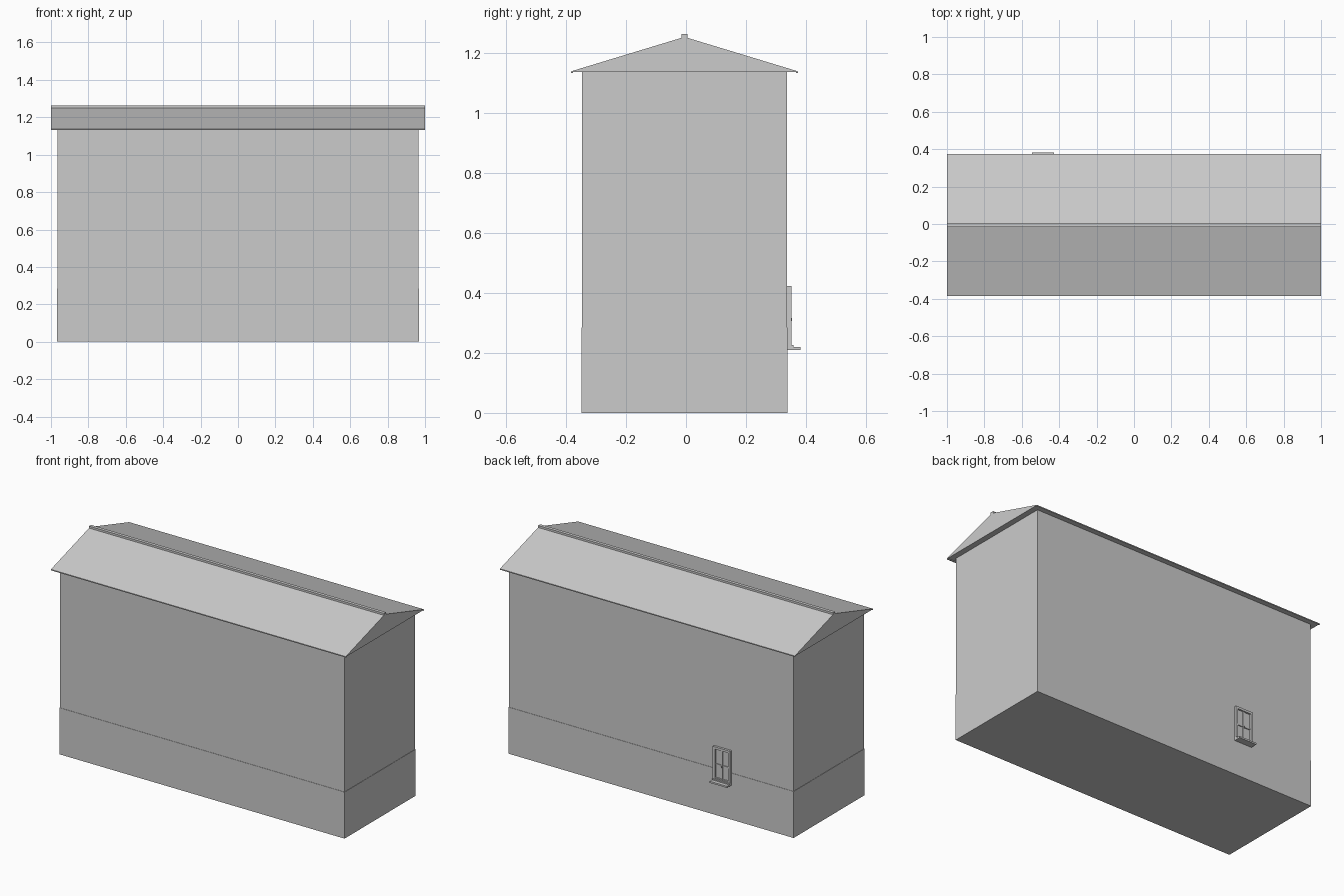
import bpy
import bmesh

cube = bpy.data.objects.get("Cube")
if cube:
    bpy.data.objects.remove(cube, do_unlink=True)

# Single plain colour
grey = bpy.data.materials.new("light_grey")
grey.use_nodes = True
colour = (0.6, 0.6, 0.6, 1)
grey.diffuse_color = colour
grey.node_tree.nodes["Principled BSDF"].inputs["Base Color"].default_value = colour

MID_Y = -0.005  # centre line of the building


def finish(name, bm):
    bmesh.ops.recalc_face_normals(bm, faces=bm.faces)
    mesh = bpy.data.meshes.new(name)
    bm.to_mesh(mesh)
    bm.free()
    mesh.materials.append(grey)
    obj = bpy.data.objects.new(name, mesh)
    bpy.context.collection.objects.link(obj)
    return obj


def box(name, x, y, z):
    """Box from (low, high) ranges on each axis."""
    bm = bmesh.new()
    bmesh.ops.create_cube(bm, size=1)
    for v in bm.verts:
        for i, (low, high) in enumerate((x, y, z)):
            v.co[i] = high if v.co[i] > 0 else low
    return finish(name, bm)


def extrude_profile(name, points, half_length):
    """Sweep a y-z outline along x."""
    bm = bmesh.new()
    face = bm.faces.new([bm.verts.new((-half_length, y, z)) for y, z in points])
    result = bmesh.ops.extrude_face_region(bm, geom=[face])
    moved = [g for g in result["geom"] if isinstance(g, bmesh.types.BMVert)]
    bmesh.ops.translate(bm, verts=moved, vec=(2 * half_length, 0, 0))
    return finish(name, bm)


# Walls with a slightly proud plinth in one stepped body
BASE_TOP, EAVE, RIDGE = 0.285, 1.136, 1.253
box("plinth", (-0.967, 0.967), (MID_Y - 0.344, MID_Y + 0.344), (0, BASE_TOP))
box("walls", (-0.965, 0.965), (MID_Y - 0.342, MID_Y + 0.342), (BASE_TOP, EAVE))

# Solid gable roof with flat soffit and a small drip lip at each eave
half = [(0.372, EAVE), (0.372, EAVE - 0.004), (0.379, EAVE - 0.004), (0.379, EAVE + 0.002)]
outline = [(MID_Y + y, z) for y, z in half] + [(MID_Y, RIDGE)]
outline += [(MID_Y - y, z) for y, z in reversed(half)]
extrude_profile("gable_roof", outline, 1.0)
box("ridge_cap", (-1, 1), (MID_Y - 0.01, MID_Y + 0.01), (RIDGE - 0.008, 1.262))

# Small back window: frame, sash bars, glass and sill
LEFT, RIGHT, LOW, TOP = -0.545, -0.427, 0.22, 0.423
BACK = MID_Y + 0.342
MID_X = (LEFT + RIGHT) / 2
W = 0.014
depth = (BACK - 0.01, BACK + 0.014)
box("frame_left", (RIGHT - W, RIGHT), depth, (LOW, TOP))
box("frame_right", (LEFT, LEFT + W), depth, (LOW, TOP))
box("frame_top", (LEFT + W, RIGHT - W), depth, (TOP - W, TOP))
box("frame_bottom", (LEFT + W, RIGHT - W), depth, (LOW, LOW + W))
box("window_glass", (LEFT + W, RIGHT - W), (BACK - 0.004, BACK + 0.004), (LOW + W, TOP - W))
bar = (BACK, BACK + 0.009)
box("sash_mullion", (MID_X - 0.005, MID_X + 0.005), bar, (LOW + W, TOP - W))
box("sash_crossbar", (LEFT + W, RIGHT - W), bar, (0.312, 0.319))
box("window_handle", (MID_X - 0.003, MID_X + 0.003), (BACK, BACK + 0.016), (0.306, 0.316))
box("sill_step", (LEFT, RIGHT), (BACK - 0.01, BACK + 0.022), (0.219, 0.227))
box("window_sill", (LEFT, RIGHT), (BACK - 0.01, BACK + 0.044), (0.21, 0.22))
